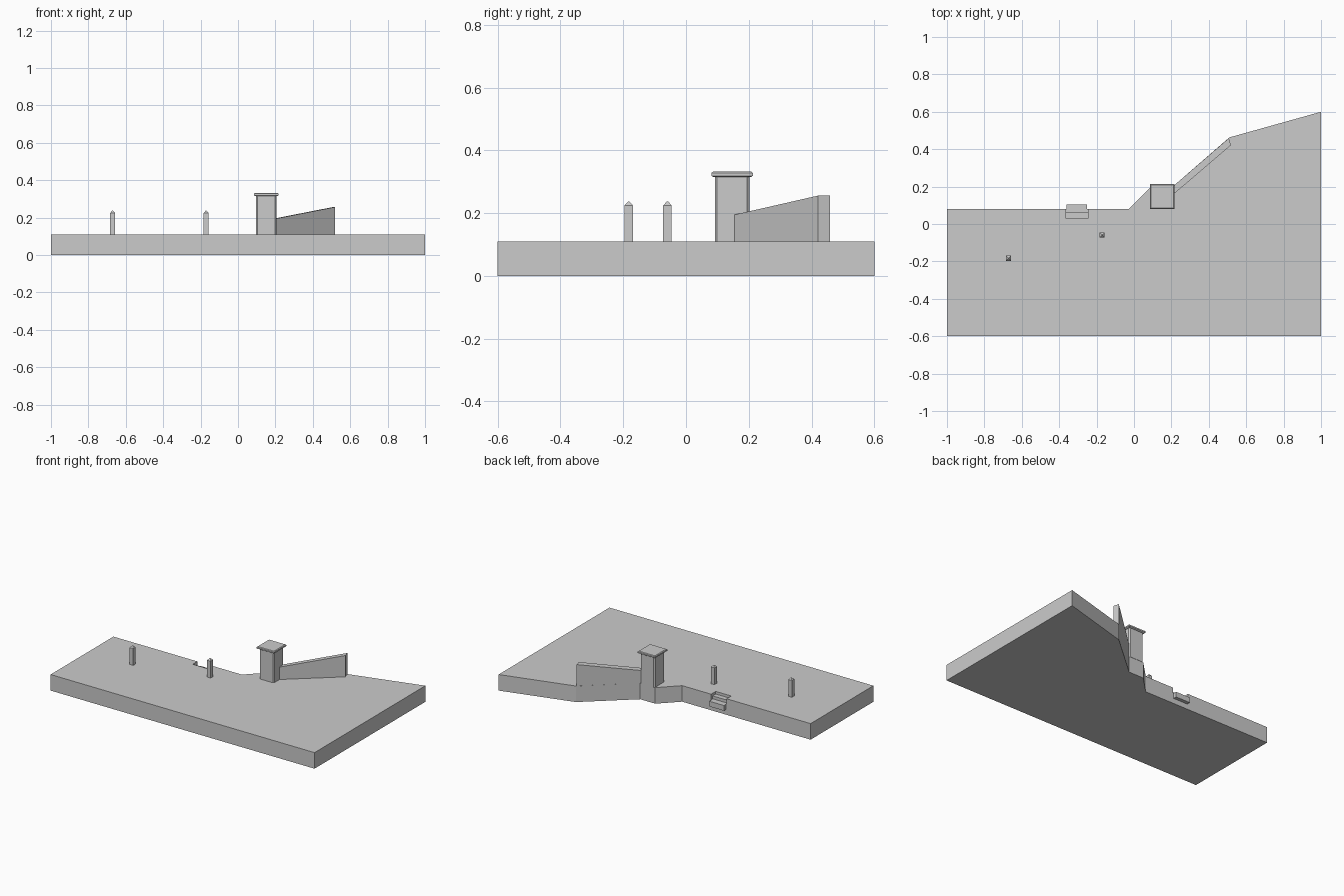
import bpy, bmesh

if "Cube" in bpy.data.objects:
    bpy.data.objects.remove(bpy.data.objects["Cube"])

def make(name, bm):
    bmesh.ops.recalc_face_normals(bm, faces=bm.faces)
    me = bpy.data.meshes.new(name)
    bm.to_mesh(me)
    bm.free()
    ob = bpy.data.objects.new(name, me)
    bpy.context.collection.objects.link(ob)
    return ob

def loft(name, rings):
    """Skin a stack of rings with equal point counts and cap both ends."""
    bm = bmesh.new()
    vs = [[bm.verts.new(p) for p in r] for r in rings]
    n = len(vs[0])
    for a, b in zip(vs, vs[1:]):
        for i in range(n):
            j = (i + 1) % n
            bm.faces.new((a[i], a[j], b[j], b[i]))
    bm.faces.new(vs[0])
    bm.faces.new(vs[-1])
    return make(name, bm)

def square(cx, cy, h, z):
    return [(cx + sx * h, cy + sy * h, z) for sx, sy in ((-1, -1), (1, -1), (1, 1), (-1, 1))]

def box(name, x0, x1, y0, y1, z0, z1):
    plan = ((x0, y0), (x1, y0), (x1, y1), (x0, y1))
    return loft(name, [[(x, y, z) for x, y in plan] for z in (z0, z1)])

TOP = 0.11

# Ground slab with an angled back edge and a notch for the steps
plan = [(-1, -.6), (1, -.6), (1, .6), (.51, .463), (.207, .2), (.093, .2),
        (-.027, .08), (-.246, .08), (-.246, .03), (-.364, .03), (-.364, .08), (-1, .08)]
loft("ground_slab", [[(x, y, z) for x, y in plan] for z in (0, TOP)])

# Steps going down the back edge
box("step_upper", -.364, -.246, .03, .063, 0, .092)
box("step_base", -.364, -.246, .063, .08, 0, .072)
box("step_lower", -.360, -.25, .08, .104, .036, .072)

# Pillar with chamfered corners
PX, PY, H, C = .151, .147, .055, .007
octo = [(-H + C, -H), (H - C, -H), (H, -H + C), (H, H - C),
        (H - C, H), (-H + C, H), (-H, H - C), (-H, -H + C)]
loft("pillar", [[(PX + x, PY + y, z) for x, y in octo] for z in (TOP, .316)])

# Pillar cap with bevelled rims
loft("pillar_cap", [square(PX, PY, h, z) for h, z in
                    ((.060, .315), (.066, .319), (.066, .328), (.061, .332))])

# Sloping wing wall running from the pillar along the slab edge
wall = [(.195, .145, .193), (.518, .421, .256), (.507, .459, .256), (.185, .181, .193)]
loft("wing_wall", [[(x, y, TOP) for x, y, z in wall], wall])

# Marker posts with pointed tops
for i, (x, y) in enumerate(((-.67, -.183), (-.17, -.059))):
    post = loft(f"post_{i + 1}", [square(x, y, h, z) for h, z in
                                  ((.0135, TOP), (.0135, .225), (.002, .237))])
